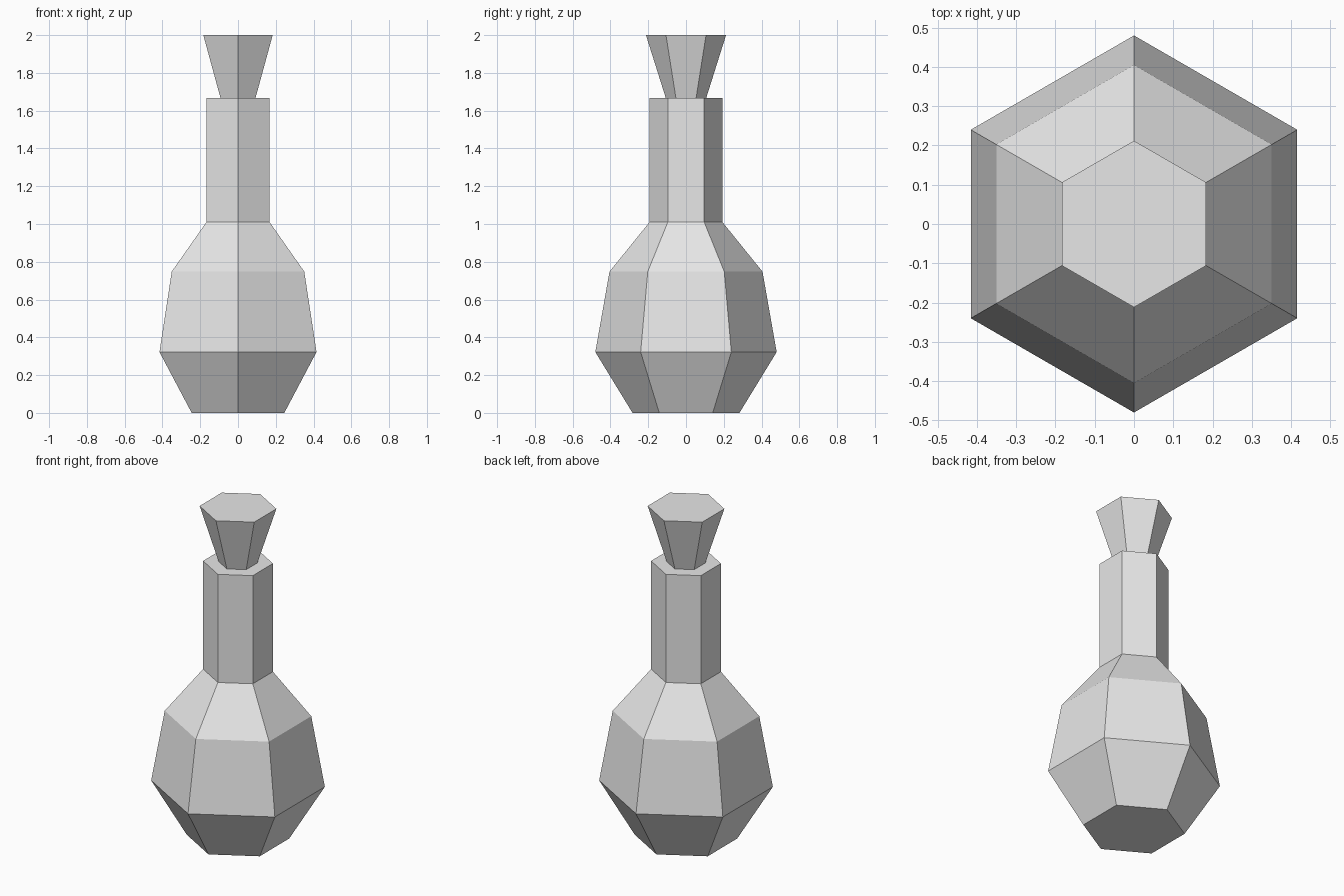
import bpy
import bmesh
from math import cos, sin, pi

cube = bpy.data.objects.get("Cube")
if cube:
    bpy.data.objects.remove(cube, do_unlink=True)

SIDES = 6

# One plain grey for the whole model
grey = bpy.data.materials.new("light_grey")
grey.use_nodes = True
colour = (0.8, 0.8, 0.8, 1.0)
grey.diffuse_color = colour
grey.node_tree.nodes["Principled BSDF"].inputs["Base Color"].default_value = colour


def faceted_solid(name, profile):
    """Closed six-sided solid from (corner radius, height) pairs, bottom to top."""
    bm = bmesh.new()
    rings = []
    for radius, z in profile:
        angles = [pi / 2 + 2 * pi * i / SIDES for i in range(SIDES)]
        rings.append([bm.verts.new((radius * cos(a), radius * sin(a), z)) for a in angles])
    for low, high in zip(rings, rings[1:]):
        for i in range(SIDES):
            j = (i + 1) % SIDES
            bm.faces.new((low[i], low[j], high[j], high[i]))
    bm.faces.new(rings[0][::-1])
    bm.faces.new(rings[-1])
    mesh = bpy.data.meshes.new(name)
    bm.to_mesh(mesh)
    bm.free()
    mesh.materials.append(grey)
    obj = bpy.data.objects.new(name, mesh)
    bpy.context.collection.objects.link(obj)
    return obj


# Bulbous body rising into a straight neck
faceted_solid("bottle", [(0.283, 0), (0.48, 0.322), (0.405, 0.748),
                         (0.193, 1.01), (0.193, 1.667)])

# Flared stopper standing on the neck
faceted_solid("stopper", [(0.106, 1.664), (0.212, 2.0)])
